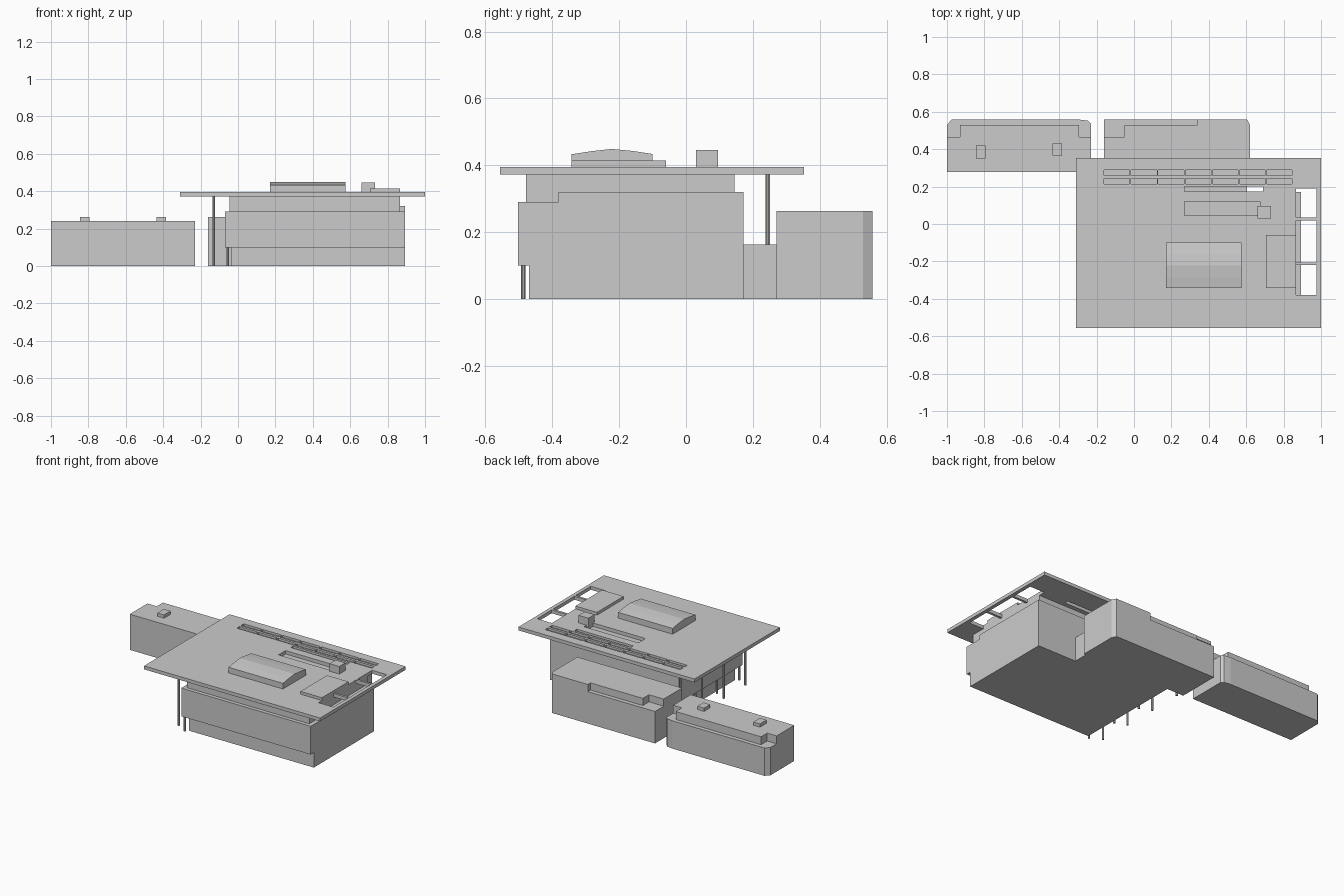
import bpy, bmesh

if "Cube" in bpy.data.objects:
    bpy.data.objects.remove(bpy.data.objects["Cube"])


def add_mesh(name, bm):
    bmesh.ops.recalc_face_normals(bm, faces=bm.faces[:])
    me = bpy.data.meshes.new(name)
    bm.to_mesh(me)
    bm.free()
    ob = bpy.data.objects.new(name, me)
    bpy.context.scene.collection.objects.link(ob)
    return ob


def bm_prism(bm, pts, lo, hi, axis='z'):
    """Extrude a closed outline along z (points x,y) or x (points y,z)."""
    def co(p, h):
        return (p[0], p[1], h) if axis == 'z' else (h, p[0], p[1])
    f = bm.faces.new([bm.verts.new(co(p, lo)) for p in pts])
    top = bmesh.ops.extrude_face_region(bm, geom=[f])['geom']
    for v in top:
        if isinstance(v, bmesh.types.BMVert):
            if axis == 'z':
                v.co.z = hi
            else:
                v.co.x = hi


def prism(name, pts, lo, hi, axis='z'):
    bm = bmesh.new()
    bm_prism(bm, pts, lo, hi, axis)
    return add_mesh(name, bm)


def rect(x0, x1, y0, y1):
    return [(x0, y0), (x1, y0), (x1, y1), (x0, y1)]


def box(name, x0, x1, y0, y1, z0, z1):
    return prism(name, rect(x0, x1, y0, y1), z0, z1)


def column(name, x, y, h):
    bm = bmesh.new()
    bmesh.ops.create_cone(bm, cap_ends=True, segments=10, radius1=0.007, radius2=0.007, depth=h)
    bmesh.ops.translate(bm, verts=bm.verts, vec=(x, y, h / 2))
    add_mesh(name, bm)


# Main hall: recessed base, overhanging front, middle and top storeys
box("hall_base", -0.035, 0.893, -0.47, 0.172, 0, 0.1)
box("hall_body", -0.07, 0.893, -0.503, 0.172, 0.1, 0.29)
box("hall_middle", -0.045, 0.893, -0.382, 0.172, 0.29, 0.32)
box("hall_top_storey", -0.045, 0.865, -0.478, 0.145, 0.29, 0.372)

# Canopy roof with openings and shallow slots
roof = box("canopy_roof", -0.31, 1.0, -0.556, 0.353, 0.372, 0.395)
bm = bmesh.new()
for y0, y1 in ((0.26, 0.29), (0.215, 0.243)):
    for i in range(7):
        x = -0.16 + 0.1447 * i
        bm_prism(bm, rect(x, x + 0.137, y0, y1), 0.381, 0.42)
for r in ((0.865, 0.975, 0.035, 0.19), (0.865, 0.975, -0.205, 0.02),
          (0.865, 0.975, -0.38, -0.22), (0.27, 0.69, 0.175, 0.2),
          (0.27, 0.675, 0.045, 0.12)):
    bm_prism(bm, rect(*r), 0.35, 0.42)
cutter = add_mesh("roof_cutter", bm)
cutter.hide_render = True
mod = roof.modifiers.new("openings", 'BOOLEAN')
mod.operation = 'DIFFERENCE'
mod.solver = 'EXACT'
mod.object = cutter
bpy.context.view_layer.objects.active = roof
bpy.ops.object.modifier_apply(modifier=mod.name)
bpy.data.objects.remove(cutter)

# Rooftop volumes
prism("curved_skylight", [(-0.343, 0.395), (-0.1, 0.395), (-0.1, 0.434), (-0.16, 0.443),
                          (-0.222, 0.449), (-0.285, 0.442), (-0.343, 0.433)], 0.17, 0.575, 'x')
box("flat_roof_box", 0.705, 0.865, -0.343, -0.06, 0.395, 0.414)
box("roof_vent", 0.66, 0.733, 0.03, 0.095, 0.372, 0.446)

# Columns under the canopy and the side overhang
for i, y in enumerate((-0.445, -0.215, 0.015, 0.245)):
    column(f"canopy_column_{i}", -0.13, y, 0.372)
for i, y in enumerate((-0.487, -0.25, -0.02)):
    column(f"overhang_column_{i}", -0.055, y, 0.1)

# Rear block with stepped back edge, and low link to the hall
box("low_link", -0.035, 0.605, 0.172, 0.27, 0, 0.163)
back = [(-0.16, 0.27), (0.62, 0.27), (0.62, 0.53), (0.605, 0.558)]
prism("rear_block", back + [(-0.16, 0.558)], 0, 0.215)
prism("rear_block_top", back + [(0.34, 0.558), (0.34, 0.53), (-0.05, 0.53),
                                (-0.05, 0.465), (-0.16, 0.465)], 0.215, 0.263)

# Side wing with cut corners, stepped top and two vents
prism("side_wing", [(-1, 0.278), (-0.23, 0.278), (-0.23, 0.535), (-0.245, 0.552),
                    (-0.29, 0.558), (-0.975, 0.558), (-1, 0.53)], 0, 0.187)
prism("side_wing_top", [(-1, 0.278), (-0.23, 0.278), (-0.23, 0.465), (-0.295, 0.465),
                        (-0.295, 0.53), (-0.93, 0.53), (-0.93, 0.465), (-1, 0.465)], 0.187, 0.24)
box("wing_vent_left", -0.845, -0.795, 0.35, 0.42, 0.24, 0.262)
box("wing_vent_right", -0.435, -0.385, 0.365, 0.43, 0.24, 0.262)
